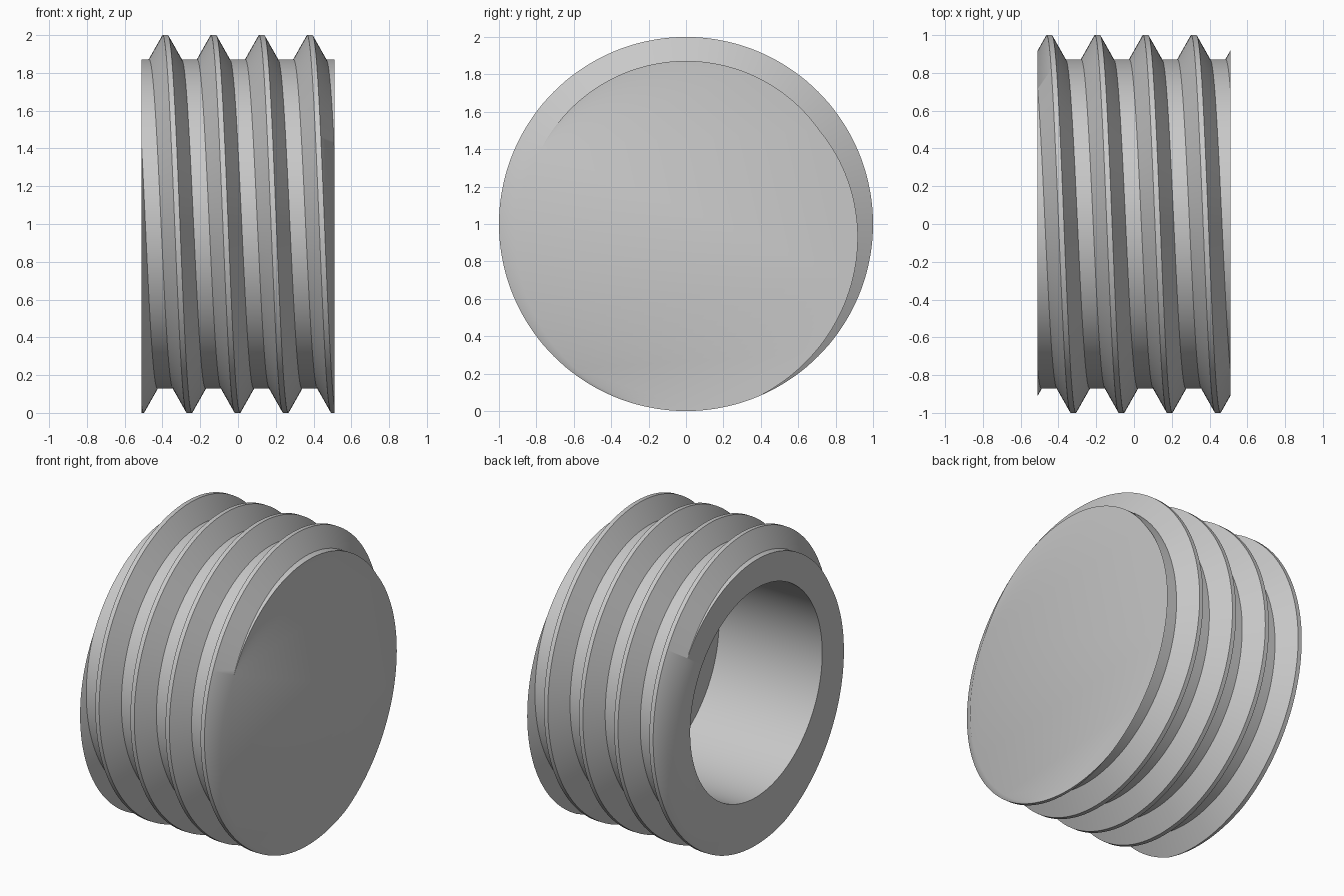
import bpy, bmesh, math

if "Cube" in bpy.data.objects:
    bpy.data.objects.remove(bpy.data.objects["Cube"], do_unlink=True)

SEGMENTS = 144
PITCH = 0.255
HALF_LENGTH = 0.51
ROOT, CREST, BORE = 0.872, 1.0, 0.685
BORE_DEPTH = 0.75
CREST_X = -0.385      # crest position at the very top

# One pitch of the thread: (offset along the axis, radius)
PROFILE = [(-0.014, CREST), (0.014, CREST), (0.086, ROOT),
           (0.169, ROOT), (PITCH - 0.014, CREST)]


def ring_point(x, radius, angle):
    """Point around the x axis; the angle runs from the top towards the front."""
    return (x, -radius * math.sin(angle), 1 + radius * math.cos(angle))


def rim(bm, x):
    return [e for e in bm.edges if e.is_boundary
            and all(abs(v.co.x - x) < 1e-4 for v in e.verts)]


def cap(bm, x, extra=()):
    bmesh.ops.triangle_fill(bm, use_beauty=True, use_dissolve=False,
                            edges=rim(bm, x) + list(extra), normal=(1, 0, 0))


bm = bmesh.new()

# Helical thread, swept beyond both ends
for turn in range(-2, 6):
    columns = []
    for i in range(SEGMENTS + 1):
        t = i / SEGMENTS
        start = CREST_X + PITCH * (turn + t)
        columns.append([bm.verts.new(ring_point(start + dx, r, math.tau * t))
                        for dx, r in PROFILE])
    for a, b in zip(columns, columns[1:]):
        for j in range(len(PROFILE) - 1):
            bm.faces.new((a[j], a[j + 1], b[j + 1], b[j]))
bmesh.ops.remove_doubles(bm, verts=bm.verts[:], dist=1e-5)

# Trim square at both ends
for side in (-1, 1):
    bmesh.ops.bisect_plane(bm, geom=bm.verts[:] + bm.edges[:] + bm.faces[:],
                           dist=1e-6, plane_co=(side * HALF_LENGTH, 0, 0),
                           plane_no=(side, 0, 0), clear_outer=True)
bmesh.ops.remove_doubles(bm, verts=bm.verts[:], dist=1e-5)

# Closed end
cap(bm, HALF_LENGTH)

# Blind bore with a flat floor, then the annular open end
mouth, floor = [[bm.verts.new(ring_point(x, BORE, math.tau * i / SEGMENTS))
                 for i in range(SEGMENTS)]
                for x in (-HALF_LENGTH, -HALF_LENGTH + BORE_DEPTH)]
for i in range(SEGMENTS):
    k = (i + 1) % SEGMENTS
    bm.faces.new((mouth[i], mouth[k], floor[k], floor[i]))
bm.faces.new(floor)
cap(bm, -HALF_LENGTH)

bmesh.ops.recalc_face_normals(bm, faces=bm.faces[:])
mesh = bpy.data.meshes.new("threaded_plug")
bm.to_mesh(mesh)
bm.free()

plug = bpy.data.objects.new("threaded_plug", mesh)
bpy.context.collection.objects.link(plug)

# Plain grey material
grey = bpy.data.materials.new("plain_grey")
grey.use_nodes = True
colour = (0.58, 0.58, 0.58, 1)
grey.diffuse_color = colour
grey.node_tree.nodes["Principled BSDF"].inputs["Base Color"].default_value = colour
mesh.materials.append(grey)

# Smooth shading with sharp thread edges
bpy.ops.object.select_all(action="DESELECT")
plug.select_set(True)
bpy.context.view_layer.objects.active = plug
bpy.ops.object.shade_smooth_by_angle(angle=math.radians(30))
